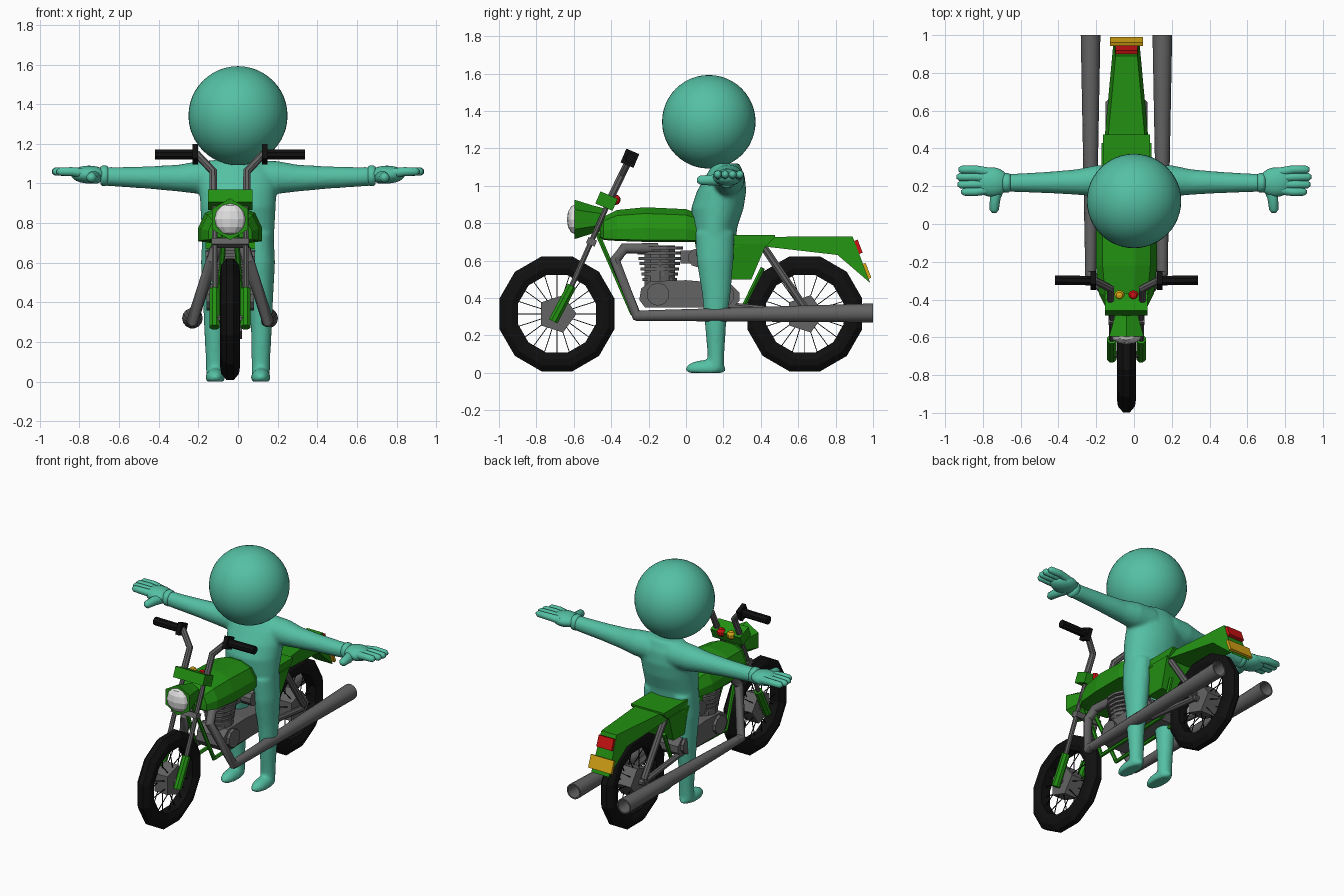
import bpy, bmesh, math
from mathutils import Vector, Matrix

if "Cube" in bpy.data.objects:
    bpy.data.objects.remove(bpy.data.objects["Cube"])

CX = -0.04  # the bike stands slightly left of the rider


def material(name, rgb):
    m = bpy.data.materials.new(name)
    m.diffuse_color = (*rgb, 1)
    m.use_nodes = True
    m.node_tree.nodes["Principled BSDF"].inputs["Base Color"].default_value = m.diffuse_color
    return m


TEAL = material("teal", (0.09, 0.53, 0.37))
GREEN = material("green", (0.016, 0.28, 0.006))
GRAY = material("gray", (0.125, 0.125, 0.125))
BLACK = material("black", (0.005, 0.005, 0.005))
RED = material("red", (0.6, 0.006, 0.006))
YELLOW = material("yellow", (0.68, 0.38, 0.008))
WHITE = material("lamp white", (0.75, 0.75, 0.75))


def finish(name, bm, mat, x=CX, mirror=False, smooth=None):
    bmesh.ops.recalc_face_normals(bm, faces=bm.faces)
    me = bpy.data.meshes.new(name)
    bm.to_mesh(me)
    bm.free()
    ob = bpy.data.objects.new(name, me)
    ob.location.x = x
    bpy.context.collection.objects.link(ob)
    me.materials.append(mat)
    if mirror:
        ob.modifiers.new("mirror", 'MIRROR').use_mirror_merge = False
    if smooth:
        bpy.ops.object.select_all(action='DESELECT')
        ob.select_set(True)
        bpy.context.view_layer.objects.active = ob
        bpy.ops.object.shade_smooth_by_angle(angle=math.radians(smooth))
    return ob


def ring(c, u, v, n, phase=0.0):
    c, u, v = Vector(c), Vector(u), Vector(v)
    return [c + u * math.cos(phase + math.tau * i / n) + v * math.sin(phase + math.tau * i / n) for i in range(n)]


def loft(bm, rings, closed=False):
    vs = [[bm.verts.new(p) for p in r] for r in rings]
    for a, b in zip(vs, vs[1:] + vs[:1] if closed else vs[1:]):
        for i in range(len(a)):
            j = (i + 1) % len(a)
            bm.faces.new((a[i], a[j], b[j], b[i]))
    if not closed:
        bm.faces.new(vs[0])
        bm.faces.new(vs[-1])


def tube(bm, pts, radii, n=8):
    pts = [Vector(p) for p in pts]
    if not isinstance(radii, (list, tuple)):
        radii = [radii] * len(pts)
    d = (pts[-1] - pts[0]).normalized()
    ref = Vector((0, 0, 1)) if abs(d.x) > 0.7 else Vector((1, 0, 0))
    rings = []
    for i, p in enumerate(pts):
        a = (p - pts[i - 1]).normalized() if i else Vector()
        b = (pts[i + 1] - p).normalized() if i < len(pts) - 1 else Vector()
        u = (a + b).cross(ref).normalized()
        v = (a + b).normalized().cross(u)
        rings.append(ring(p, u * radii[i], v * radii[i], n, math.pi / n))
    loft(bm, rings)


def box(bm, c, size, tilt=0):
    m = Matrix.Translation(c) @ Matrix.Rotation(math.radians(tilt), 4, 'X') @ Matrix.Diagonal((*size, 1))
    bmesh.ops.create_cube(bm, size=1, matrix=m)


def ball(bm, c, s, n=24):
    m = Matrix.Translation(c) @ Matrix.Diagonal((*s, 1))
    return bmesh.ops.create_uvsphere(bm, u_segments=n, v_segments=n // 2, radius=1, matrix=m)["verts"]


def prism(bm, profile, width):
    """Side profile of (y, z) points; width(y, z) gives the half width."""
    loft(bm, [[(s * width(y, z), y, z) for y, z in profile] for s in (-1, 1)])


# --- Rider: torso, arms and legs fused into one smooth body
bm = bmesh.new()
loft(bm, [ring((0, y, z), (rx, 0, 0), (0, ry, 0), 32) for z, y, rx, ry in (
    (0.64, 0.155, 0.13, 0.09), (0.70, 0.155, 0.18, 0.11), (0.78, 0.155, 0.185, 0.12), (0.88, 0.168, 0.19, 0.14),
    (0.97, 0.19, 0.195, 0.132), (1.05, 0.21, 0.19, 0.105), (1.12, 0.215, 0.12, 0.07))])
for s in (-1, 1):
    tube(bm, [(s * 0.08, .225, 1.03), (s * 0.2, .228, 1.03), (s * 0.3, .222, 1.027), (s * 0.45, .22, 1.03),
              (s * 0.6, .218, 1.033), (s * 0.67, .218, 1.036)], [0.09, 0.083, 0.068, 0.057, 0.05, 0.048], 20)
    loft(bm, [ring((s * x, y, z), (rx, 0, 0), (0, ry, 0), 24) for z, x, y, rx, ry in (
        (0.02, .115, .16, .047, .042), (0.10, .115, .16, .047, .045), (0.25, .118, .158, .052, .056),
        (0.42, .115, .162, .062, .076), (0.60, .11, .155, .077, .098), (0.75, .10, .155, .08, .105))])
    for v in ball(bm, (s * 0.115, 0.105, 0.018), (0.05, 0.108, 0.05)):
        v.co.z = max(v.co.z, 0)
body = finish("rider_body", bm, TEAL, 0)
rm = body.modifiers.new("fuse", 'REMESH')
rm.mode, rm.voxel_size, rm.use_smooth_shade = 'VOXEL', 0.011, True
sm = body.modifiers.new("soften", 'SMOOTH')
sm.factor, sm.iterations = 0.5, 5

bm = bmesh.new()
ball(bm, (0, 0.122, 1.342), (0.25, 0.25, 0.25), 48)
finish("rider_head", bm, TEAL, 0, smooth=60)

# Hands with cuff, four fingers and thumb
bm = bmesh.new()
tube(bm, [(.655, .218, 1.038), (.665, .218, 1.038), (.685, .218, 1.04), (.695, .218, 1.04)],
     [.046, .052, .052, .044], 20)
ball(bm, (.752, .222, 1.045), (.09, .078, .045))
for y, end in ((.288, .93), (.249, .94), (.209, .935), (.17, .915)):
    tube(bm, [(.76, .225 + (y - .225) * .75, 1.05), (.84, y, 1.06), (end - .015, y, 1.06), (end, y, 1.06)],
         [.026, .023, .021, .009], 12)
tube(bm, [(.715, .20, 1.035), (.735, .14, 1.03), (.74, .075, 1.03), (.74, .058, 1.03)], [.035, .03, .025, .011], 12)
finish("rider_hand", bm, TEAL, 0, True, 60)

# --- Wheels: 12-sided tyre, spokes and five-sided hub
tyre_profile = [(.215, .035), (.25, .05), (.285, .045), (.318, .018),
                (.318, -.018), (.285, -.045), (.25, -.05), (.215, -.035)]
for label, wy, hub in (("front", -0.69, .05), ("rear", 0.635, .06)):
    bm = bmesh.new()
    loft(bm, [[(x, wy + r * math.cos(a), .315 + r * math.sin(a)) for r, x in tyre_profile]
              for a in (math.tau * (i + .5) / 12 for i in range(12))], True)
    finish(label + "_tyre", bm, BLACK)
    bm = bmesh.new()
    tube(bm, [(-hub, wy, .315), (hub, wy, .315)], .105, 5)
    tube(bm, [(-.09, wy, .315), (.09, wy, .315)], .02, 8)
    finish(label + "_hub", bm, GRAY)
    bm = bmesh.new()
    for i in range(20):
        a = math.tau * i / 20
        d = Vector((0, math.cos(a), math.sin(a)))
        s = 1 if i % 2 else -1
        c = Vector((0, wy, .315))
        tube(bm, [c + d * .06 + Vector((s * .035, 0, 0)), c + d * .225], .003, 4)
    finish(label + "_spokes", bm, BLACK)

# --- Front fork and handlebar
bm = bmesh.new()
tube(bm, [(.078, -.71, .275), (.078, -.61, .465)], .027)
finish("fork_lower", bm, GREEN, mirror=True)
bm = bmesh.new()
tube(bm, [(.078, -.62, .445), (.078, -.41, .92)], .015)
tube(bm, [(.085, -.41, .92), (.085, -.342, 1.06), (.165, -.30, 1.145), (.20, -.30, 1.145)], .021)
box(bm, (.045, -.505, .70), (.10, .05, .035), -23)
finish("fork_upper_and_handlebar", bm, GRAY, mirror=True)
bm = bmesh.new()
tube(bm, [(.17, -.30, 1.147), (.378, -.297, 1.147)], .027)
box(bm, (.176, -.30, 1.147), (.028, .075, .08), -23)
finish("grip", bm, BLACK, mirror=True)

# Instrument block, indicator lenses and headlight
bm = bmesh.new()
box(bm, (0, -.425, .918), (.225, .10, .07), -23)
finish("instrument_block", bm, GREEN)
for x, mat, name in ((-.037, YELLOW, "yellow_lens"), (.037, RED, "red_lens")):
    bm = bmesh.new()
    ball(bm, (x, -.378, .925), (.029, .029, .029), 10)
    finish(name, bm, mat)
bm = bmesh.new()
loft(bm, [ring((0, y, .82), (r, 0, 0), (0, 0, r), 6, math.pi / 6)
          for y, r in ((-.595, .105), (-.50, .075), (-.44, .06))])
finish("headlight_shell", bm, GREEN)
bm = bmesh.new()
ball(bm, (0, -.592, .82), (.08, .045, .08), 12)
finish("headlight_lamp", bm, WHITE)

# --- Tank, seat, side panels and tail
bm = bmesh.new()
half = [(.6, 0), (1, .05), (1, .4), (.78, .82), (.3, 1)]
section = half + [(-x, z) for x, z in reversed(half)]
loft(bm, [[(w * x, y, b + z * (t - b)) for x, z in section] for y, w, b, t in (
    (-.46, .06, .725, .80), (-.44, .11, .71, .835), (-.37, .145, .705, .87), (-.22, .162, .70, .885),
    (0, .162, .70, .875), (.12, .12, .70, .83))])
finish("tank", bm, GREEN)
bm = bmesh.new()
prism(bm, [(.05, .67), (.05, .735), (.475, .737), (.475, .725), (.42, .67)], lambda y, z: .125)
finish("seat", bm, GREEN)
bm = bmesh.new()
prism(bm, [(.23, .725), (.89, .73), (.985, .48), (.81, .63), (.42, .675), (.23, .675)],
      lambda y, z: .13 - .06 * (y - .3) / .65 - (.018 if z > .7 else 0))
finish("tail", bm, GREEN)
bm = bmesh.new()
prism(bm, [(.2, .69), (.43, .69), (.35, .50), (.22, .50)], lambda y, z: .132 if z > .6 else .11)
finish("side_panels", bm, GREEN)
bm = bmesh.new()
box(bm, (0, .917, .672), (.115, .03, .075), 21)
finish("tail_light", bm, RED)
bm = bmesh.new()
box(bm, (0, .967, .545), (.175, .018, .085), 21)
finish("number_plate", bm, YELLOW)

# --- Frame, shocks and swing arm
bm = bmesh.new()
tube(bm, [(.03, -.48, .76), (.06, -.29, .32), (.06, .30, .34), (.08, .41, .56)], .014, 6)
finish("frame_rail", bm, GREEN, mirror=True)
bm = bmesh.new()
tube(bm, [(.09, .41, .68), (.09, .64, .34)], .022)
tube(bm, [(.08, .22, .36), (.08, .635, .315)], .02)
finish("shock_and_swing_arm", bm, GRAY, mirror=True)

# --- Engine: finned cylinder, crankcase and air intake
bm = bmesh.new()
tube(bm, [(0, -.14, .46), (0, -.14, .68)], .085, 10)
for i in range(7):
    z, k = .50 + i * .028, .095 + i * .0055
    loft(bm, [ring((0, -.14, z + h), (k * .85, 0, 0), (0, k, 0), 12, math.pi / 12) for h in (-.008, .008)])
finish("engine_cylinder", bm, GRAY)
bm = bmesh.new()
prism(bm, [(-.25, .39), (-.22, .35), (.25, .35), (.285, .385), (.285, .43), (.24, .475), (.0, .495),
           (-.19, .49), (-.24, .45)], lambda y, z: .10)
tube(bm, [(-.12, -.15, .42), (.12, -.15, .42)], .062, 10)
tube(bm, [(-.12, .2, .415), (.12, .2, .415)], .06, 10)
finish("crankcase", bm, GRAY)
bm = bmesh.new()
tube(bm, [(-.125, .06, .615), (.125, .06, .615)], .05, 10)
box(bm, (0, .08, .62), (.1, .22, .07))
finish("air_intake", bm, GRAY)

# --- Exhausts: header pipe and open flared silencer
bm = bmesh.new()
tube(bm, [(.06, -.15, .665), (.075, -.33, .665), (.095, -.38, .60), (.19, -.265, .307), (.19, -.22, .305)], .03, 10)
loft(bm, [ring((.19, y, z), (r, 0, 0), (0, 0, r), 14) for y, z, r in (
    (-.27, .305, .028), (1, .32, .052), (1, .32, .043), (.85, .32, .043))])
finish("exhaust", bm, GRAY, mirror=True, smooth=40)
